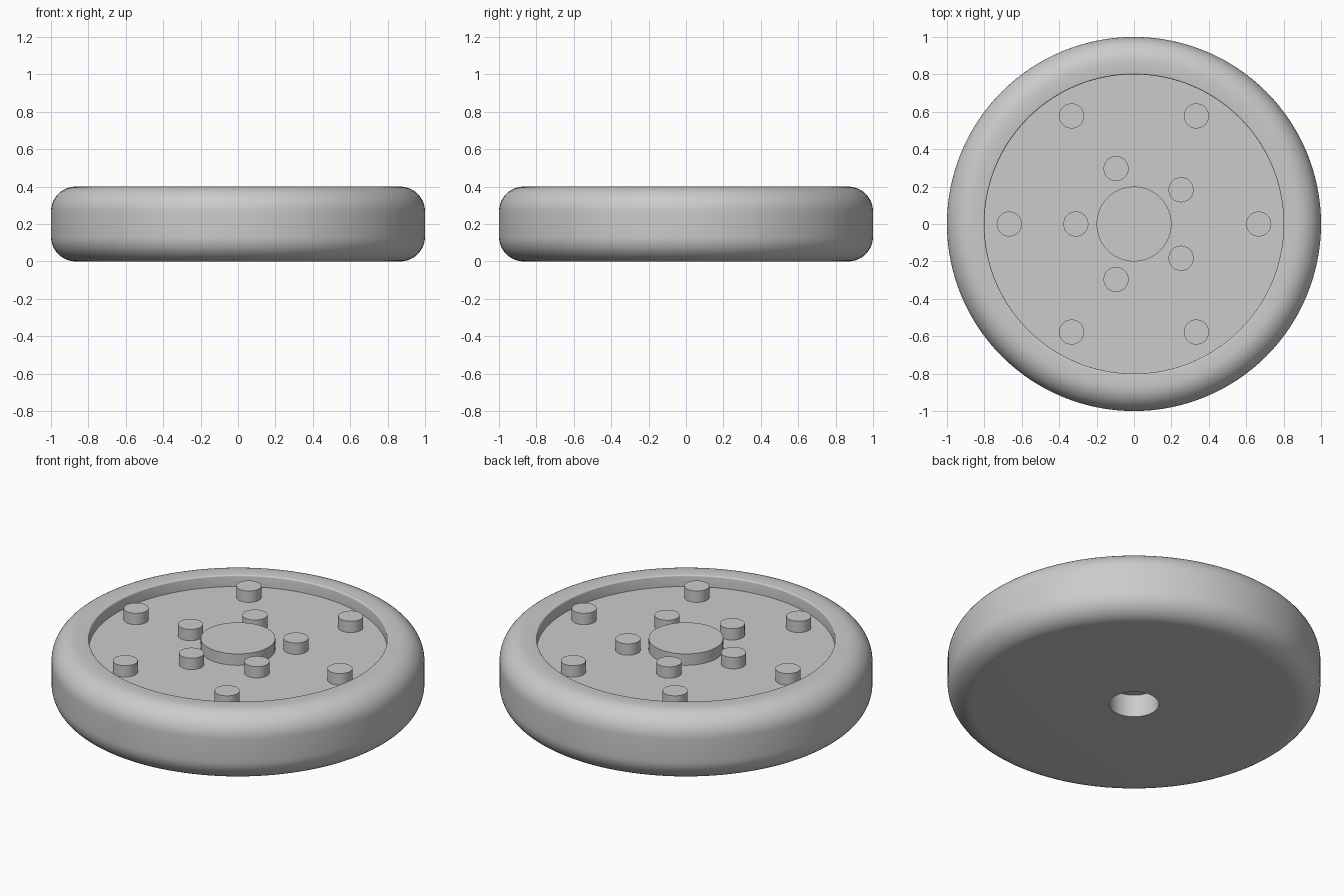
import bpy, bmesh, math

cube = bpy.data.objects.get("Cube")
if cube:
    bpy.data.objects.remove(cube, do_unlink=True)

HEIGHT = 0.4
FLOOR = 0.333
PIN_R = 0.067

grey = bpy.data.materials.new("plain grey")
grey.use_nodes = True
colour = (0.6, 0.6, 0.6, 1)
grey.diffuse_color = colour
grey.node_tree.nodes["Principled BSDF"].inputs["Base Color"].default_value = colour


def arc(cx, cz, r, start, end, steps):
    """Points of a fillet in the radius/height plane, angles in degrees."""
    angles = [math.radians(start + (end - start) * i / steps) for i in range(steps + 1)]
    return [(cx + r * math.cos(a), cz + r * math.sin(a)) for a in angles]


def lathe(name, profile, segments, location=(0, 0, 0)):
    """Revolve a radius/height profile about the vertical axis."""
    bm = bmesh.new()
    verts = [bm.verts.new((r, 0, z)) for r, z in profile]
    edges = [bm.edges.new(pair) for pair in zip(verts, verts[1:])]
    bmesh.ops.spin(bm, geom=verts + edges, cent=(0, 0, 0), axis=(0, 0, 1),
                   angle=math.tau, steps=segments, use_duplicate=False)
    bmesh.ops.remove_doubles(bm, verts=bm.verts, dist=0.0001)
    bmesh.ops.recalc_face_normals(bm, faces=bm.faces)
    mesh = bpy.data.meshes.new(name)
    bm.to_mesh(mesh)
    bm.free()
    mesh.materials.append(grey)
    obj = bpy.data.objects.new(name, mesh)
    obj.location = location
    bpy.context.collection.objects.link(obj)
    bpy.ops.object.select_all(action="DESELECT")
    obj.select_set(True)
    bpy.context.view_layer.objects.active = obj
    bpy.ops.object.shade_smooth_by_angle(angle=math.radians(35))
    return obj


def boss(name, radius, segments, x=0, y=0):
    """Short cylinder from the recess floor up to the rim level."""
    base = FLOOR - 0.005
    return lathe(name, [(0, base), (radius, base), (radius, HEIGHT), (0, HEIGHT)],
                 segments, (x, y, 0))


def pin_ring(name, count, radius, offset):
    for i in range(count):
        a = offset + math.tau * i / count
        boss(f"{name}_{i + 1}", PIN_R, 40, radius * math.cos(a), radius * math.sin(a))


# Wheel body: blind axle hole below, rounded outer rim, recess above
fillet = 0.133
lip = 0.008
profile = [(0, 0.133), (0.133, 0.133), (0.133, 0)]
profile += arc(1 - fillet, fillet, fillet, -90, 0, 12)
profile += arc(1 - fillet, HEIGHT - fillet, fillet, 0, 90, 12)
profile += arc(0.8 + lip, HEIGHT - lip, lip, 90, 180, 4)
profile += [(0.8, FLOOR), (0, FLOOR)]
lathe("wheel_body", profile, 128)

# Centre hub and the two rings of pins
boss("centre_hub", 0.2, 72)
pin_ring("outer_pin", 6, 0.667, 0)
pin_ring("inner_pin", 5, 0.311, math.pi)
